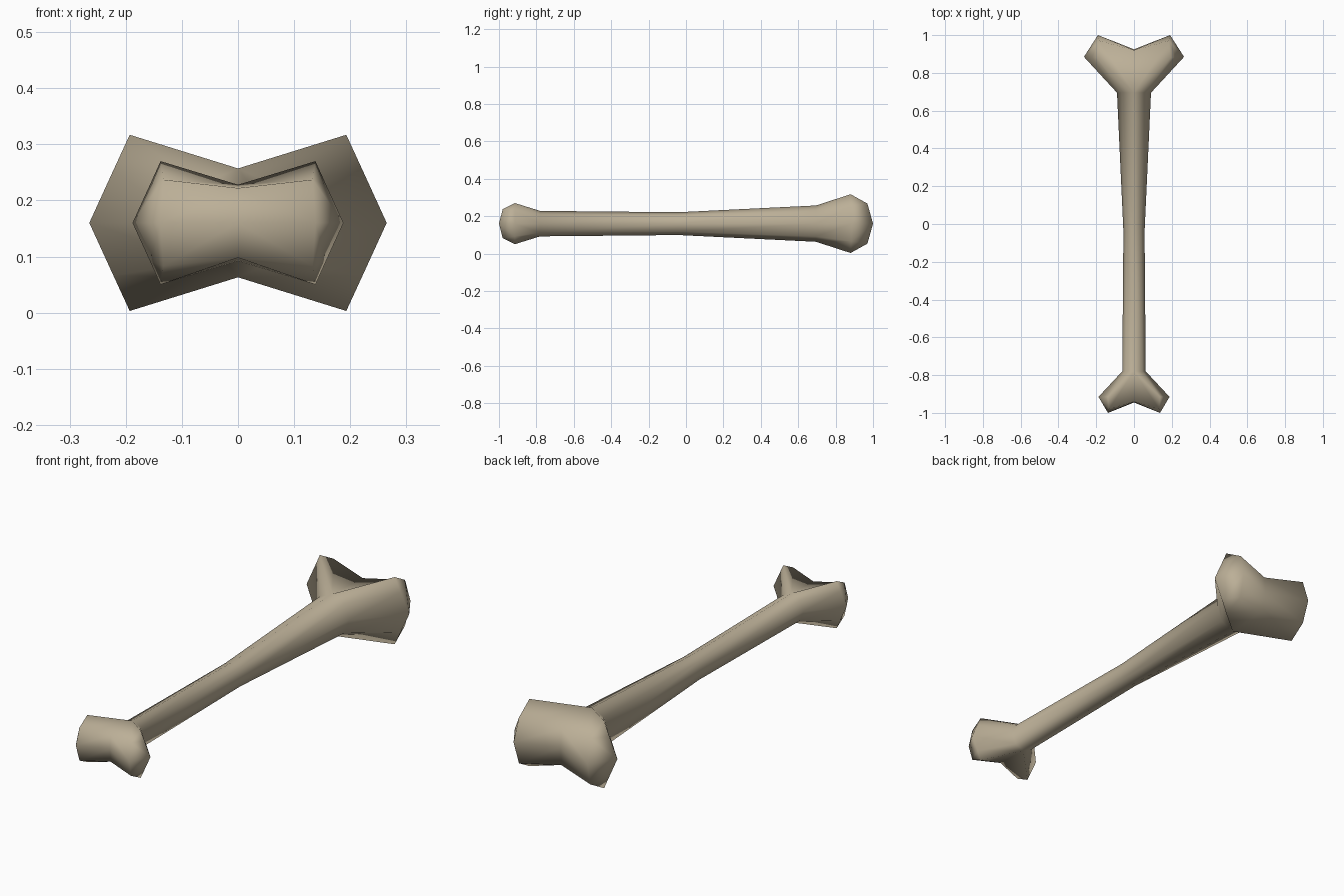
import bpy, bmesh, math

if "Cube" in bpy.data.objects:
    bpy.data.objects.remove(bpy.data.objects["Cube"])

ZC = 0.16  # height of the bone's long axis

mat = bpy.data.materials.new("bone_beige")
mat.diffuse_color = (0.50, 0.43, 0.31, 1)
mat.use_nodes = True
mat.node_tree.nodes["Principled BSDF"].inputs["Base Color"].default_value = mat.diffuse_color

bm = bmesh.new()


def ring(y, half_w, half_h):
    """Eight-sided shaft ring, starting at +x and running over the top."""
    return [bm.verts.new((half_w * math.cos(i * math.pi / 4), y,
                          ZC + half_h * math.sin(i * math.pi / 4))) for i in range(8)]


def bridge(a, b):
    n = len(a)
    for i in range(n):
        bm.faces.new((a[i], a[(i + 1) % n], b[(i + 1) % n], b[i]))


def fork(base, cap, crotch):
    """Two knobs growing from a shaft ring; cap and crotch list the upper half."""
    center = [bm.verts.new((0, y, ZC + h)) for y, h in
              (crotch[0], crotch[1], (crotch[0][0], -crotch[0][1]))]
    for side, order in ((1, (6, 7, 0, 1, 2)), (-1, (6, 5, 4, 3, 2))):
        root = [base[i] for i in order] + center
        o, d, t, k, i = cap

        def v(p, up=1):
            return bm.verts.new((side * p[0], p[1], ZC + up * p[2]))
        end = [v(t, -1), v(d, -1), v(o), v(d), v(t), v(k), v(i), v(k, -1)]
        bridge(root, end)
        # knob end, slightly ridged along its middle
        for f in ((3, 4, 5), (2, 3, 5, 6), (1, 2, 6, 7), (0, 1, 7)):
            bm.faces.new([end[n] for n in f])


# shaft
small = ring(-0.78, 0.062, 0.068)
waist = ring(-0.04, 0.056, 0.061)
large = ring(0.695, 0.090, 0.097)
bridge(small, waist)
bridge(waist, large)

# large fork at the back, small fork at the front
fork(large,
     [(0.265, 0.885, 0), (0.222, 0.883, 0.094), (0.193, 0.88, 0.157),
      (0.184, 0.97, 0.107), (0.191, 1.0, 0)],
     [(0.92, 0.085), (0.925, 0)])
fork(small,
     [(0.188, -0.915, 0), (0.157, -0.915, 0.068), (0.138, -0.915, 0.110),
      (0.133, -0.98, 0.077), (0.138, -1.0, 0)],
     [(-0.94, 0.062), (-0.945, 0)])

bmesh.ops.recalc_face_normals(bm, faces=bm.faces)
for f in bm.faces:
    f.smooth = True

mesh = bpy.data.meshes.new("bone")
bm.to_mesh(mesh)
bm.free()
mesh.materials.append(mat)
obj = bpy.data.objects.new("bone", mesh)
bpy.context.collection.objects.link(obj)
